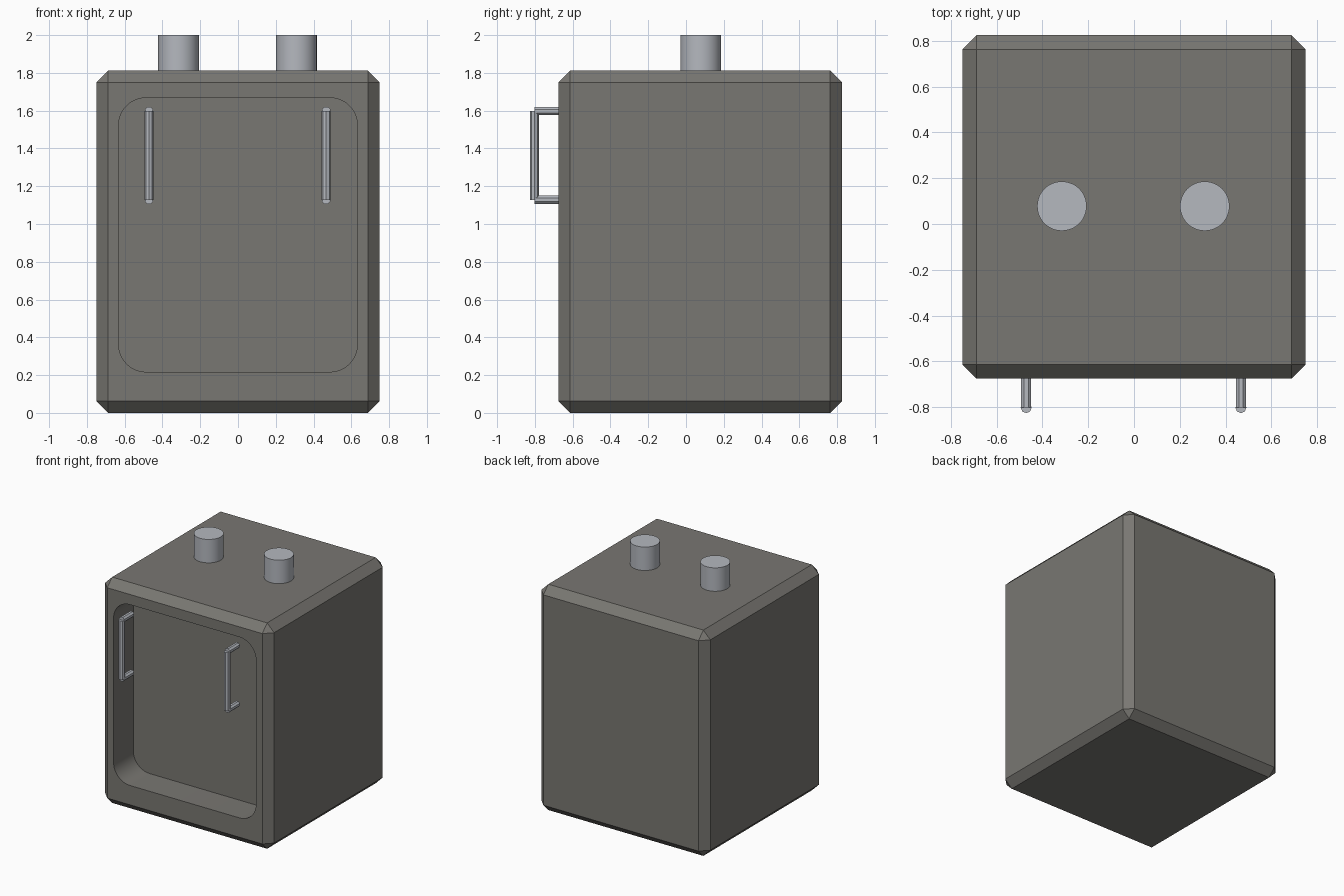
import bpy
import bmesh
from math import radians
from mathutils import Matrix, Vector

cube = bpy.data.objects.get("Cube")
if cube:
    bpy.data.objects.remove(cube, do_unlink=True)


def material(name, colour):
    mat = bpy.data.materials.new(name)
    mat.use_nodes = True
    mat.diffuse_color = (*colour, 1)
    mat.node_tree.nodes["Principled BSDF"].inputs["Base Color"].default_value = (*colour, 1)
    return mat


casing_grey = material("warm dark grey", (0.19, 0.184, 0.168))
metal_grey = material("light metal grey", (0.46, 0.48, 0.52))


def finish(name, bm, mat):
    mesh = bpy.data.meshes.new(name)
    bmesh.ops.recalc_face_normals(bm, faces=bm.faces)
    bm.to_mesh(mesh)
    bm.free()
    mesh.materials.append(mat)
    obj = bpy.data.objects.new(name, mesh)
    bpy.context.collection.objects.link(obj)
    return obj


def activate(obj):
    bpy.ops.object.select_all(action="DESELECT")
    obj.select_set(True)
    bpy.context.view_layer.objects.active = obj


def smooth(obj):
    activate(obj)
    bpy.ops.object.shade_smooth_by_angle(angle=radians(30))


def box(low, high):
    low, high = Vector(low), Vector(high)
    bm = bmesh.new()
    bmesh.ops.create_cube(bm, size=1, matrix=Matrix.Translation((low + high) / 2)
                          @ Matrix.Diagonal((*(high - low), 1)))
    return bm


def add_rod(bm, start, end, radius, sides, spin=0):
    start, end = Vector(start), Vector(end)
    axis = end - start
    turn = axis.to_track_quat("Z", "Y").to_matrix().to_4x4()
    bmesh.ops.create_cone(bm, cap_ends=True, segments=sides, radius1=radius, radius2=radius,
                          depth=axis.length,
                          matrix=Matrix.Translation((start + end) / 2) @ turn
                          @ Matrix.Rotation(spin, 4, "Z"))


# Casing: a chamfered block
FRONT = -0.675
bm = box((-0.75, FRONT, 0), (0.75, 0.825, 1.812))
bmesh.ops.bevel(bm, geom=bm.edges[:], offset=0.062, segments=1, affect="EDGES")
casing = finish("casing", bm, casing_grey)

# Recess cutter: a block with rounded upright corners
bm = box((-0.632, FRONT - 0.1, 0.217), (0.632, FRONT + 0.25, 1.668))
depth_edges = [e for e in bm.edges
               if abs(e.verts[0].co.y - e.verts[1].co.y) > 0.1]
bmesh.ops.bevel(bm, geom=depth_edges, offset=0.145, segments=10, profile=0.5, affect="EDGES")
cutter = finish("recess_cutter", bm, casing_grey)
cutter.hide_render = True

cut = casing.modifiers.new("recess", "BOOLEAN")
cut.operation = "DIFFERENCE"
cut.solver = "EXACT"
cut.object = cutter
activate(casing)
bpy.ops.object.modifier_apply(modifier=cut.name)
bpy.data.objects.remove(cutter, do_unlink=True)
smooth(casing)

# Top knobs
for side, x in (("right", -0.315), ("left", 0.309)):
    bm = bmesh.new()
    add_rod(bm, (x, 0.078, 1.80), (x, 0.078, 2.0), 0.108, 48)
    smooth(finish(side + "_knob", bm, metal_grey))

# Front handles: an upright grip on two short posts
for side, x in (("right", -0.471), ("left", 0.467)):
    bm = bmesh.new()
    add_rod(bm, (x, -0.802, 1.127), (x, -0.802, 1.598), 0.024, 8)
    for z in (1.128, 1.598):
        add_rod(bm, (x, -0.802, z), (x, FRONT, z), 0.024, 8, radians(22.5))
    finish(side + "_handle", bm, metal_grey)
